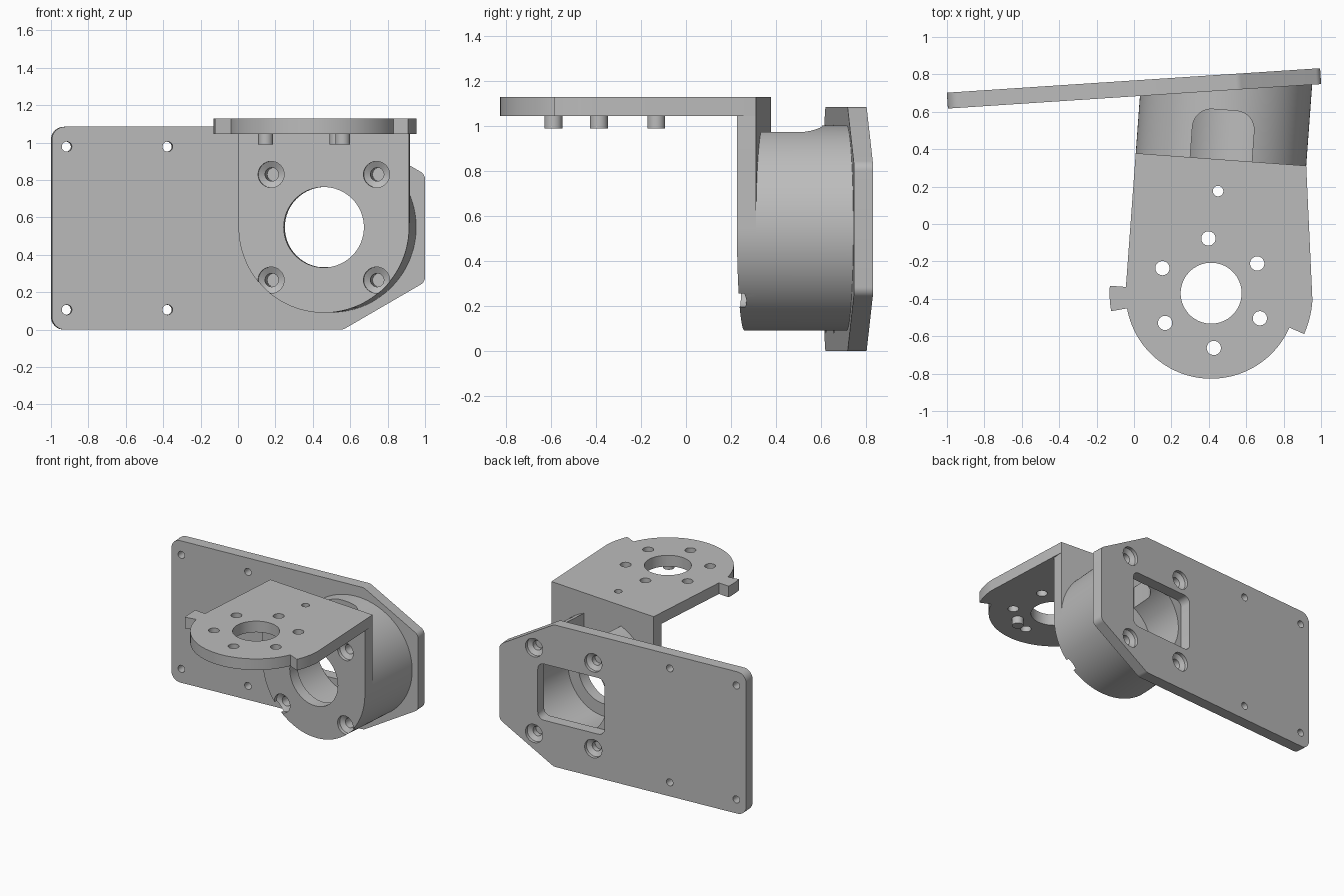
import bpy
import bmesh
from math import radians, sin, cos, pi
from mathutils import Matrix, Vector

if "Cube" in bpy.data.objects:
    bpy.data.objects.remove(bpy.data.objects["Cube"], do_unlink=True)

grey = bpy.data.materials.new("plain grey")
grey.use_nodes = True
colour = (0.5, 0.5, 0.5, 1)
grey.diffuse_color = colour
grey.node_tree.nodes["Principled BSDF"].inputs["Base Color"].default_value = colour

# Shared dimensions
T = 0.085            # sheet thickness
R = 0.457            # round bracket radius
AXIS_Z = 0.5475      # height of the tube axis
TOP = 1.13
UNDER = TOP - T
DISC_Y = -0.717      # centre of the round end of the top plate

# Frames of the bracket and the back plate, turned opposite ways
BRACKET = Matrix.Translation((0.465, 0.345, 0)) @ Matrix.Rotation(radians(-4.2), 4, "Z")
BACK = Matrix.Translation((0, 0.725, 0)) @ Matrix.Rotation(radians(3.75), 4, "Z")
UPRIGHT = Matrix.Rotation(pi / 2, 4, "X")


def arc(cx, cy, r, a0, a1, n=32):
    return [(cx + r * cos(radians(a0 + (a1 - a0) * i / n)),
             cy + r * sin(radians(a0 + (a1 - a0) * i / n))) for i in range(n + 1)]


def circle(cx, cy, r, n=64):
    return arc(cx, cy, r, 0, 360, n)[:-1]


def rounded(corners, n=8):
    """Outline from (x, y, radius) corners."""
    pts = []
    for i, (x, y, r) in enumerate(corners):
        p = Vector((x, y))
        if r == 0:
            pts.append((x, y))
            continue
        a = (Vector(corners[i - 1][:2]) - p).normalized()
        b = (Vector(corners[(i + 1) % len(corners)][:2]) - p).normalized()
        half = a.angle(b) / 2
        centre = p + (a + b).normalized() * r / sin(half)
        u = p + a * r * cos(half) / sin(half) - centre
        v = p + b * r * cos(half) / sin(half) - centre
        full = u.angle(v)
        for k in range(n + 1):
            t = k / n
            q = centre + (u * sin((1 - t) * full) + v * sin(t * full)) / sin(full)
            pts.append((q.x, q.y))
    return pts


def loft(name, rings, matrix):
    """Closed solid through outlines placed at rising heights."""
    bm = bmesh.new()
    loops = [[bm.verts.new((x, y, z)) for x, y in pts] for pts, z in rings]
    bm.faces.new(loops[0])
    bm.faces.new(loops[-1])
    n = len(loops[0])
    for lo, hi in zip(loops, loops[1:]):
        for i in range(n):
            bm.faces.new((lo[i], lo[(i + 1) % n], hi[(i + 1) % n], hi[i]))
    bmesh.ops.recalc_face_normals(bm, faces=bm.faces)
    bm.transform(matrix)
    mesh = bpy.data.meshes.new(name)
    bm.to_mesh(mesh)
    bm.free()
    mesh.materials.append(grey)
    ob = bpy.data.objects.new(name, mesh)
    bpy.context.collection.objects.link(ob)
    return ob


def flat(name, pts, z0, z1, frame=BRACKET):
    return loft(name, [(pts, z0), (pts, z1)], frame)


def upright(name, pts, y0, y1, frame=BRACKET):
    return loft(name, [(pts, -y1), (pts, -y0)], frame @ UPRIGHT)


def screw_cutter(x, z, frame, face_y, side, depth):
    """Countersunk hole entering at face_y; side is -1 from the front, 1 from the back."""
    steps = [(0.07, 0.02), (0.07, -0.025), (0.036, -0.045), (0.036, -depth)]
    rings = [(circle(x, z, r, 32), -(face_y + side * d)) for r, d in steps]
    return loft("cutter", sorted(rings, key=lambda s: s[1]), frame @ UPRIGHT)


def finish(ob, cutters=()):
    for c in cutters:
        m = ob.modifiers.new("cut", "BOOLEAN")
        m.operation, m.solver, m.object = "DIFFERENCE", "EXACT", c
    bpy.context.view_layer.update()
    mesh = bpy.data.meshes.new_from_object(
        ob.evaluated_get(bpy.context.evaluated_depsgraph_get()))
    ob.modifiers.clear()
    ob.data = mesh
    for c in cutters:
        bpy.data.objects.remove(c, do_unlink=True)
    bpy.ops.object.select_all(action="DESELECT")
    ob.select_set(True)
    bpy.context.view_layer.objects.active = ob
    bpy.ops.object.shade_smooth_by_angle(angle=radians(30))


# Top plate with round end, two side tabs and a ring of holes
outline = ([(-R, 0), (R, 0)]
           + arc(0, DISC_Y, 0.543, 0, -19.5, 8)
           + arc(0, DISC_Y, R, -19.5, -165.6, 64)
           + arc(0, DISC_Y, 0.543, -165.6, -180, 8)
           + [(-R, DISC_Y)])
top_plate = flat("top_plate", outline, UNDER, TOP)
holes = [(0, DISC_Y, 0.163), (-0.003, -0.17, 0.028)]
for k in range(6):
    a = radians(97 + 60 * k)
    holes.append((0.293 * cos(a), DISC_Y + 0.293 * sin(a), 0.038))
finish(top_plate, [flat("cutter", circle(x, y, r, 48), 1, 1.2) for x, y, r in holes])

# Locating pegs under the top plate
for k in range(3):
    a = radians(68 + 120 * k)
    finish(flat(f"peg_{k + 1}", circle(0.265 * cos(a), DISC_Y + 0.265 * sin(a), 0.04, 32),
                0.99, UNDER + 0.01))

# Front flange, square above and round below
SCREW = 0.2825
screws = [(sx * SCREW, AXIS_Z + sz * SCREW) for sx in (-1, 1) for sz in (-1, 1)]
flange = upright("front_flange", [(R, UNDER), (-R, UNDER)] + arc(0, AXIS_Z, R, 180, 360, 64), -T, 0)
finish(flange, [upright("cutter", circle(0, AXIS_Z, 0.215), -0.2, 0.1)]
       + [screw_cutter(x, z, BRACKET, -T, -1, 0.2) for x, z in screws])

# Tube joining the flange to the back plate, trimmed to the plate's slope
tube = upright("tube_body", circle(0, AXIS_Z, R, 128), 0, 0.6)
bm = bmesh.new()
bm.from_mesh(tube.data)
cut = bmesh.ops.bisect_plane(bm, geom=bm.verts[:] + bm.edges[:] + bm.faces[:],
                             plane_co=BACK @ Vector((0, -T / 2, 0)),
                             plane_no=BACK.to_3x3() @ Vector((0, 1, 0)), clear_outer=True)
rim = [e for e in cut["geom_cut"] if isinstance(e, bmesh.types.BMEdge)]
bmesh.ops.holes_fill(bm, edges=rim)
bmesh.ops.recalc_face_normals(bm, faces=bm.faces)
bm.to_mesh(tube.data)
bm.free()
notch = rounded([(-0.165, -0.1, 0), (0.165, -0.1, 0), (0.165, 0.265, 0.1), (-0.165, 0.265, 0.1)])
finish(tube, [upright("cutter", circle(0, AXIS_Z, 0.31, 96), -0.1, 0.8),
              flat("cutter", notch, AXIS_Z + 0.1, 1.2)]
       + [upright("cutter", circle(x, z, 0.036, 32), -0.1, 0.12) for x, z in screws])

# Back plate with clipped corners, window and holes
H = 1.085
back_plate = upright("back_plate", rounded([
    (-1, 0, 0.07), (0.56, 0, 0.06), (1, 0.255, 0.05),
    (1, H - 0.255, 0.05), (0.56, H, 0.06), (-1, H, 0.07)]), -T / 2, T / 2, BACK)
window = rounded([(0.15, 0.335, 0.05), (0.69, 0.335, 0.05), (0.69, 0.765, 0.05), (0.15, 0.765, 0.05)])
cutters = [upright("cutter", window, -0.2, 0.2, BACK)]
for sz in (-1, 1):
    for x in (-0.92, -0.38):
        cutters.append(upright("cutter", circle(x, H / 2 + sz * 0.436, 0.027, 32), -0.2, 0.2, BACK))
    for x in (0.24, 0.72):
        cutters.append(screw_cutter(x, H / 2 + sz * 0.328, BACK, T / 2, 1, 0.2))
finish(back_plate, cutters)
